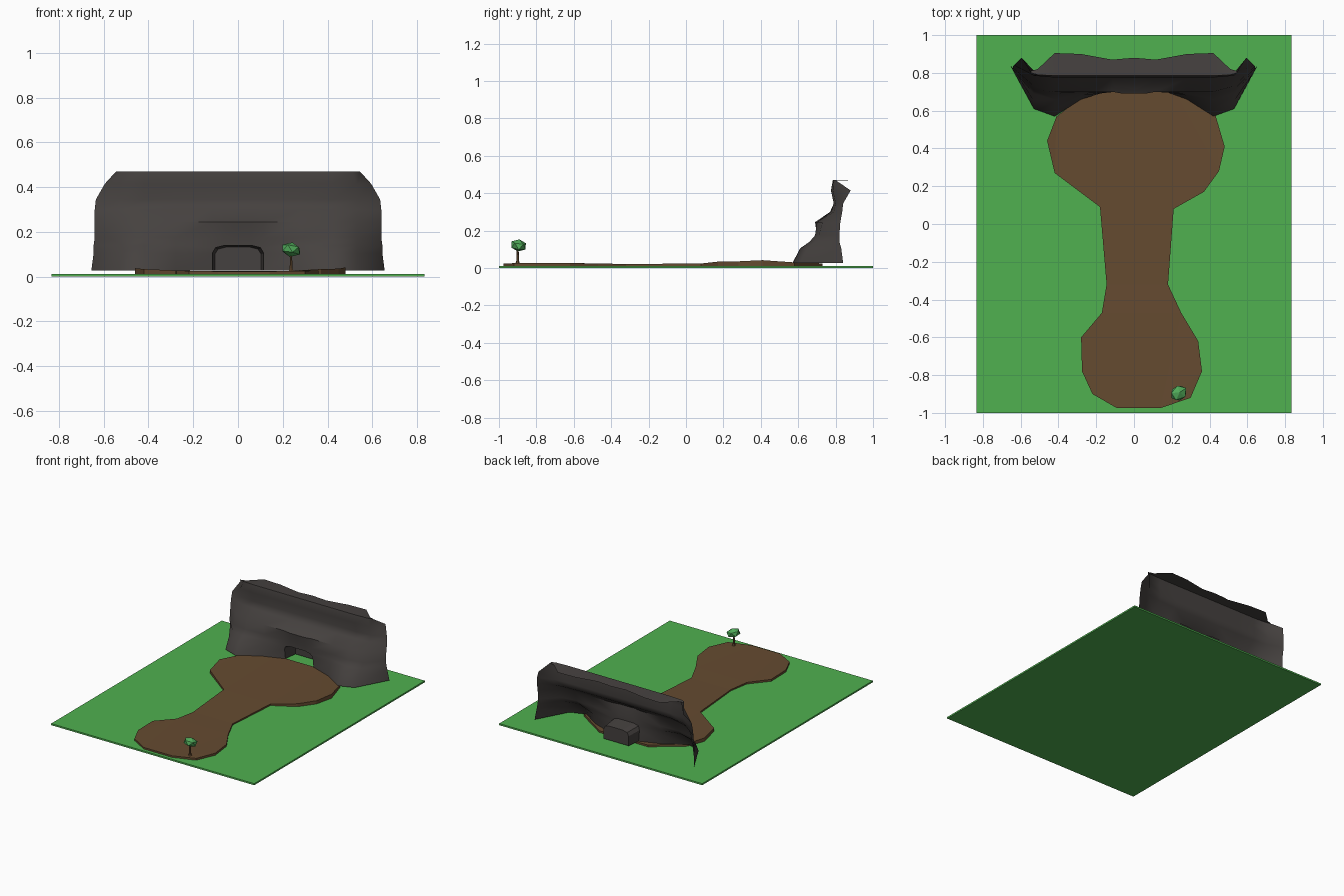
import bpy, bmesh, math
from mathutils import Matrix

if "Cube" in bpy.data.objects:
    bpy.data.objects.remove(bpy.data.objects["Cube"])


def material(name, rgb):
    m = bpy.data.materials.new(name)
    m.diffuse_color = (*rgb, 1)
    m.use_nodes = True
    m.node_tree.nodes["Principled BSDF"].inputs["Base Color"].default_value = m.diffuse_color
    return m


GRASS = material("grass", (0.08, 0.44, 0.08))
DIRT = material("dirt", (0.13, 0.07, 0.03))
ROCK = material("rock", (0.06, 0.053, 0.05))
LEAF = material("leaf", (0.08, 0.40, 0.10))


def finish(bm, name, mat, smooth=None):
    me = bpy.data.meshes.new(name)
    bm.to_mesh(me)
    bm.free()
    ob = bpy.data.objects.new(name, me)
    bpy.context.collection.objects.link(ob)
    me.materials.append(mat)
    if smooth:
        bpy.ops.object.select_all(action='DESELECT')
        ob.select_set(True)
        bpy.context.view_layer.objects.active = ob
        bpy.ops.object.shade_smooth_by_angle(angle=math.radians(smooth))
    return ob


# Grass slab
bm = bmesh.new()
bmesh.ops.create_cube(bm, size=1, matrix=Matrix.Translation((0, 0, 0.006)) @ Matrix.Diagonal((1.667, 2, 0.012, 1)))
finish(bm, "ground", GRASS)

# Dirt path: outline (x, y, top height), extruded down into the grass
outline = [(.43, .58, .03), (.48, .41, .042), (.45, .28, .036), (.37, .17, .034), (.21, .08, .024),
           (.18, -.32, .022), (.25, -.47, .024), (.34, -.62, .027), (.36, -.78, .028), (.30, -.92, .026),
           (.14, -.975, .024), (-.09, -.975, .024), (-.22, -.90, .026), (-.275, -.78, .028),
           (-.28, -.60, .027), (-.17, -.47, .024), (-.145, -.32, .022), (-.18, .09, .024),
           (-.42, .27, .034), (-.46, .44, .038), (-.41, .57, .03), (-.2, .73, .025), (.2, .73, .025)]
bm = bmesh.new()
top = [bm.verts.new(p) for p in outline]
low = [bm.verts.new((x, y, .011)) for x, y, z in outline]
n = len(top)
for i in range(n):
    j = (i + 1) % n
    bm.faces.new((top[i], top[j], low[j], low[i]))
face = bm.faces.new(top)
bmesh.ops.triangulate(bm, faces=[face])
bmesh.ops.recalc_face_normals(bm, faces=bm.faces)
finish(bm, "dirt_path", DIRT)

# Cliff: half profile rows of depth per column, mirrored; last column has its own x
cols = [0, .06, .115, .28, .42, .53]
rows = [  # z, end x, depths
    (.028, .655, (.72, .72, .72, .66, .57, .61, .84)),
    (.105, .645, (.71, .71, .71, .68, .61, .65, .83)),
    (.140, .645, (.70, .70, .70, .69, .66, .69, .82)),
    (.175, .640, (.70, .70, .70, .70, .69, .71, .82)),
    (.245, .640, (.69, .69, .70, .70, .70, .73, .825)),
    (.300, .640, (.77, .77, .77, .77, .775, .79, .835)),
    (.345, .635, (.79, .79, .79, .79, .79, .80, .84)),
    (.415, .595, (.775, .775, .775, .775, .775, .785, .88)),
    (.470, .545, (.785, .785, .785, .785, .785, .79, .80)),
    (.465, .545, (.88, .875, .87, .90, .905, .82, .81)),
]
bm = bmesh.new()
grid = []
for z, ex, ys in rows:
    xs = cols + [ex]
    if ex < .55:
        xs[5] = .51
    right = list(zip(xs, ys))
    full = [(-x, y) for x, y in right[:0:-1]] + right
    grid.append([bm.verts.new((x, y, z)) for x, y in full])
# round off the shoulders of the cave mouth
mid = 6
for s in (-1, 1):
    grid[2][mid + 2 * s].co.x = .10 * s
    grid[2][mid + 2 * s].co.z = .130
for r in range(len(grid) - 1):
    for c in range(len(grid[0]) - 1):
        if r < 2 and mid - 2 <= c < mid + 2:
            continue
        bm.faces.new((grid[r][c], grid[r][c + 1], grid[r + 1][c + 1], grid[r + 1][c]))
mouth = [grid[0][mid - 2], grid[1][mid - 2]] + grid[2][mid - 2:mid + 3] + [grid[1][mid + 2], grid[0][mid + 2]]
mouth_pts = [v.co.copy() for v in mouth]
loose = [v for v in bm.verts if not v.link_faces]
bmesh.ops.delete(bm, geom=loose, context='VERTS')
finish(bm, "cliff", ROCK, 50)

# Cave: mouth outline swept back to a closed rear wall
bm = bmesh.new()
front = [bm.verts.new(p) for p in mouth_pts]
back = [bm.verts.new((p.x * .9, .82, .028 + (p.z - .028) * .93)) for p in mouth_pts]
for i in range(len(front) - 1):
    bm.faces.new((front[i], back[i], back[i + 1], front[i + 1]))
bm.faces.new(back)
finish(bm, "cave", ROCK)

# Tree trunk with flared foot
bm = bmesh.new()
for z0, z1, r0, r1 in ((.022, .04, .013, .007), (.04, .115, .007, .005)):
    bmesh.ops.create_cone(bm, cap_ends=True, segments=6, radius1=r0, radius2=r1, depth=z1 - z0,
                          matrix=Matrix.Translation((.237, -.9, (z0 + z1) / 2)))
finish(bm, "tree_trunk", DIRT)

# Tree crown
bm = bmesh.new()
bmesh.ops.create_icosphere(bm, subdivisions=1, radius=1,
                           matrix=Matrix.Translation((.237, -.895, .121)) @ Matrix.Rotation(.6, 4, 'Z')
                           @ Matrix.Rotation(.2, 4, 'Y') @ Matrix.Diagonal((.050, .042, .033, 1)))
finish(bm, "tree_crown", LEAF)
